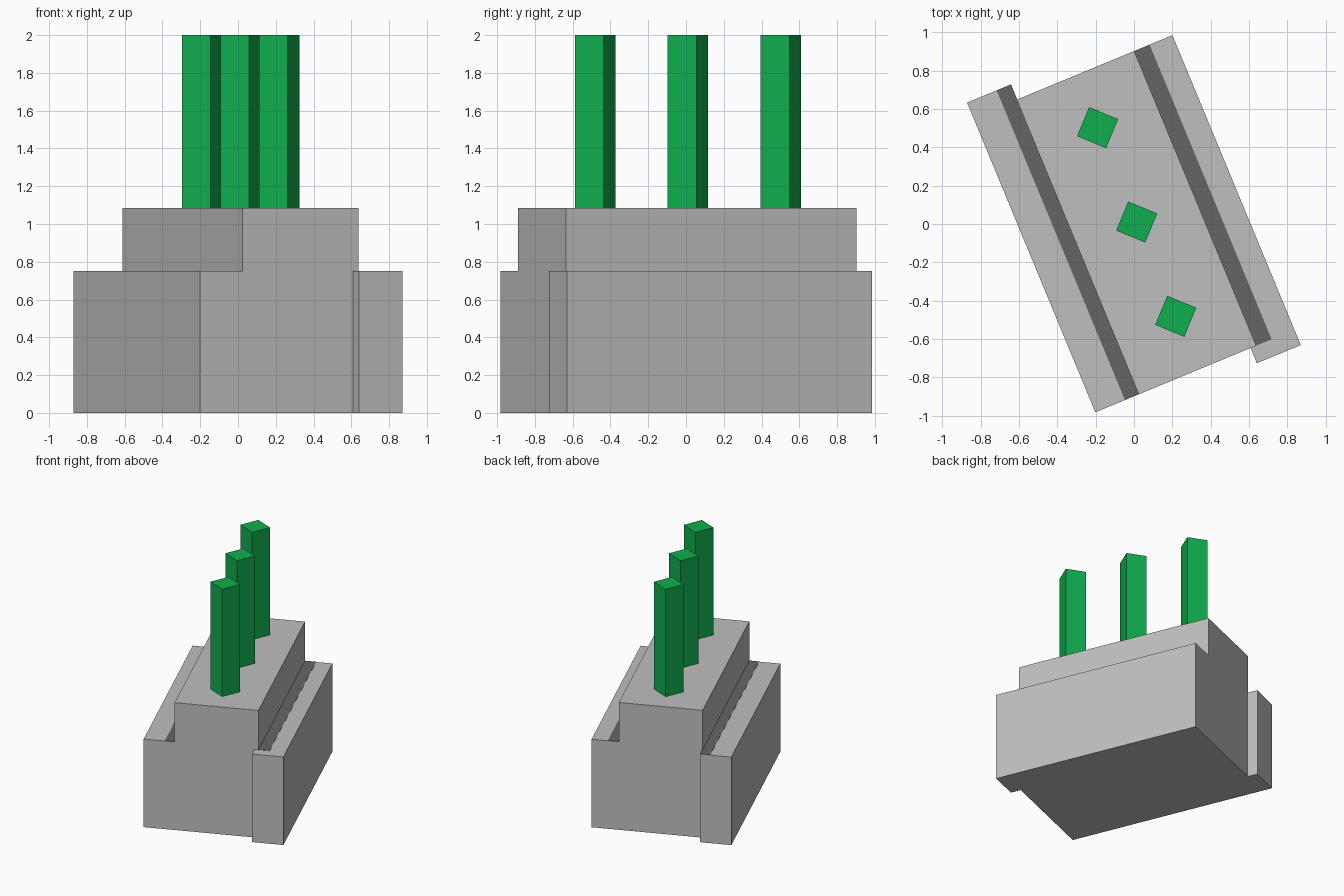
import bpy, math
from mathutils import Matrix

if "Cube" in bpy.data.objects:
    bpy.data.objects.remove(bpy.data.objects["Cube"])

TURN = Matrix.Rotation(math.radians(22.5), 4, 'Z')   # whole building is turned


def material(name, rgb):
    m = bpy.data.materials.new(name)
    m.diffuse_color = (*rgb, 1)
    m.use_nodes = True
    m.node_tree.nodes["Principled BSDF"].inputs["Base Color"].default_value = m.diffuse_color
    return m


GREY = material("light grey", (0.52, 0.52, 0.52))
DARK = material("dark grey", (0.13, 0.13, 0.13))
GREEN = material("green", (0.005, 0.42, 0.075))


def block(name, u, v, z, mat, spin=0):
    """Box spanning the ranges u, v, z in the building's own turned axes."""
    bpy.ops.mesh.primitive_cube_add(size=1)
    ob = bpy.context.object
    ob.name = name
    size = [r[1] - r[0] for r in (u, v, z)]
    mid = [(r[0] + r[1]) / 2 for r in (u, v, z)]
    ob.data.transform(TURN @ Matrix.Translation(mid)
                      @ Matrix.Rotation(math.radians(spin), 4, 'Z')
                      @ Matrix.Diagonal((*size, 1)))
    ob.data.materials.append(mat)
    return ob


# Tall middle hall and the two lower, offset side wings
block("main_hall", (-0.317, 0.346), (-0.83, 0.833), (0, 1.085), GREY)
block("left_wing", (-0.562, -0.314), (-0.83, 0.918), (0, 0.75), GREY)
block("right_wing", (0.314, 0.562), (-0.916, 0.833), (0, 0.75), GREY)

# Dark strips on the wing roofs beside the hall
block("left_roof_strip", (-0.395, -0.314), (-0.83, 0.918), (0.748, 0.752), DARK)
block("right_roof_strip", (0.346, 0.433), (-0.83, 0.833), (0.748, 0.752), DARK)

# Row of three square chimneys, turned 45 degrees to the hall
for i, v in enumerate((-0.528, 0.004, 0.537)):
    h = 0.082
    block(f"chimney_{i + 1}", (0.017 - h, 0.017 + h), (v - h, v + h),
          (1.085, 2.0), GREEN, spin=-45)
